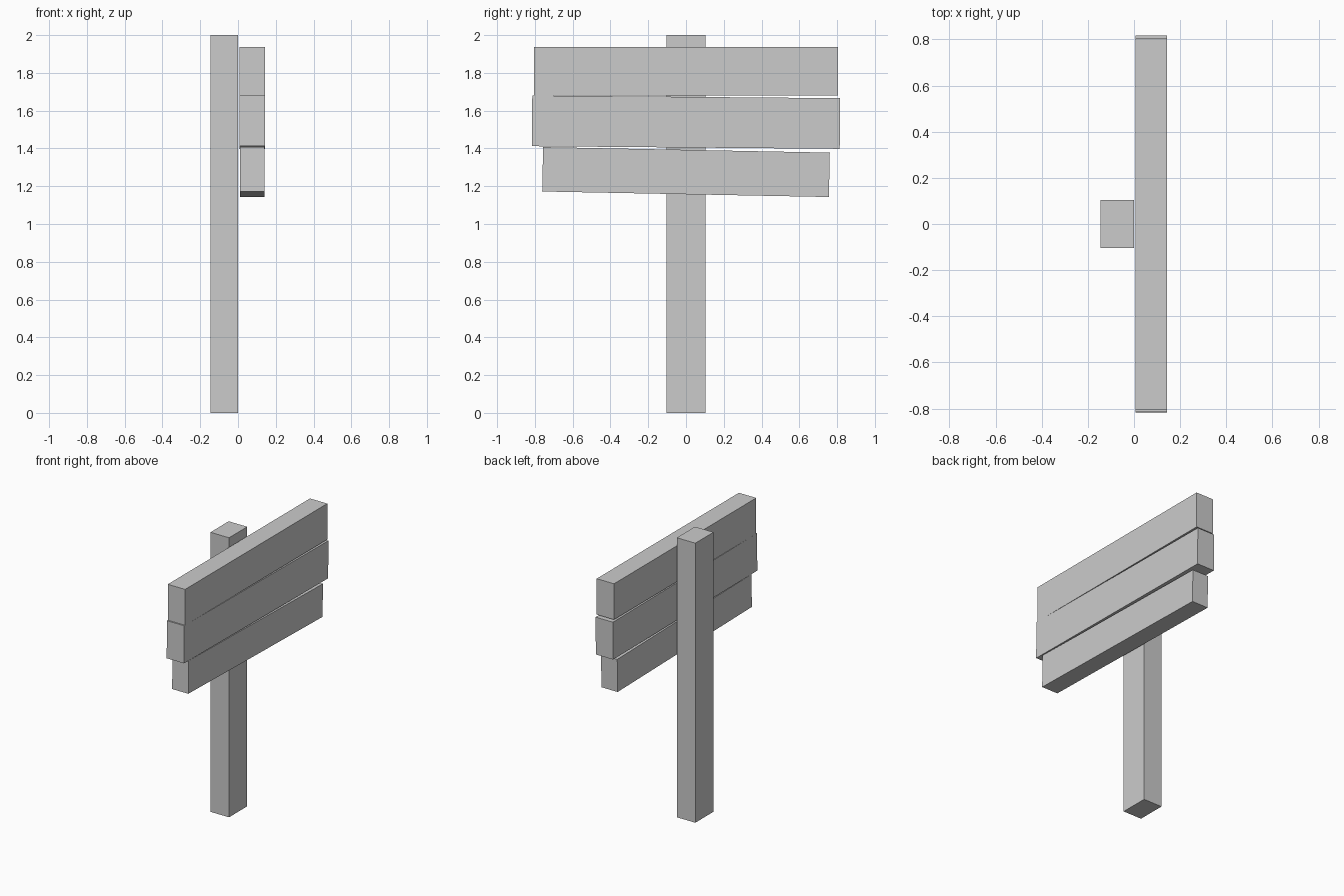
import bpy


def box(name, centre, size, tilt=0.0):
    bpy.ops.mesh.primitive_cube_add(size=1, location=centre, rotation=(tilt, 0, 0))
    ob = bpy.context.object
    ob.name = name
    ob.scale = size
    return ob


# upright post
box("post", (-0.0725, 0.0, 1.0), (0.147, 0.206, 2.0))

# three boards fixed to the +x face, the lower ones sagging slightly
box("top_board", (0.0755, 0.0, 1.808), (0.137, 1.608, 0.257))
box("middle_board", (0.0755, 0.0, 1.539), (0.137, 1.630, 0.268), -0.0085)
box("bottom_board", (0.0755, 0.0, 1.275), (0.128, 1.518, 0.235), -0.0193)
